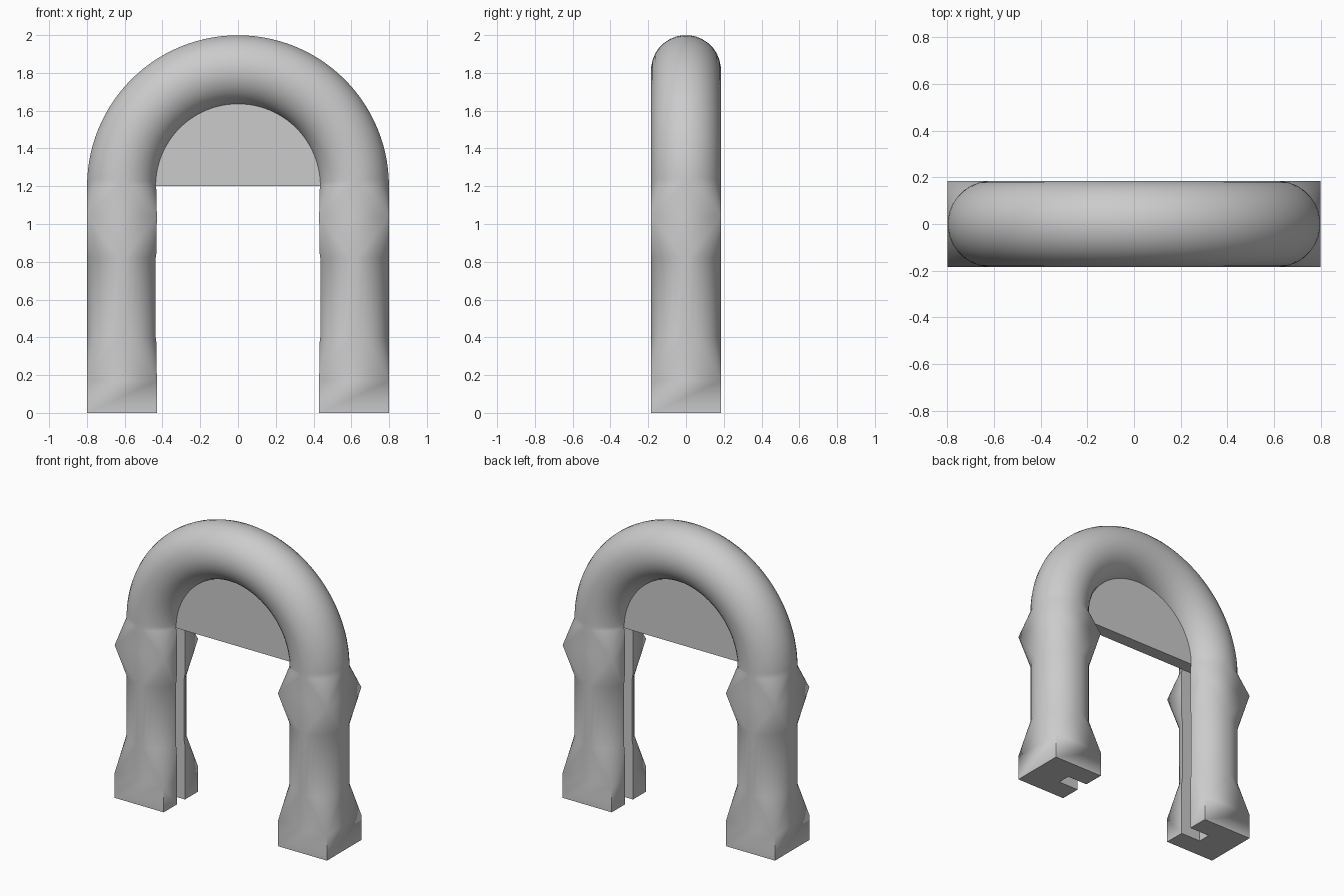
import bpy, bmesh, math
from mathutils import Vector

cube = bpy.data.objects.get("Cube")
if cube:
    bpy.data.objects.remove(cube, do_unlink=True)

grey = bpy.data.materials.new("plain_grey")
grey.use_nodes = True
colour = (0.6, 0.6, 0.6, 1)
grey.diffuse_color = colour
grey.node_tree.nodes["Principled BSDF"].inputs["Base Color"].default_value = colour

R, r, spring = 0.615, 0.185, 1.2     # arch radius, tube radius, springing height
SIDES, ARC = 32, 56
SLOT = 0.088


def add_object(name, bm):
    mesh = bpy.data.meshes.new(name)
    bmesh.ops.recalc_face_normals(bm, faces=bm.faces[:])
    bm.to_mesh(mesh)
    bm.free()
    mesh.materials.append(grey)
    obj = bpy.data.objects.new(name, mesh)
    bpy.context.collection.objects.link(obj)
    return obj


def section(square):
    # Round section, or the square whose corners each gather a quarter of it
    points = []
    for i in range(SIDES):
        a = math.tau * (i + 0.5) / SIDES
        u, v = math.cos(a), math.sin(a)
        if square:
            u, v = math.copysign(1, u), math.copysign(1, v)
        points.append((u * r, v * r))
    return points


# Stations along the path: centre, outward direction, square or round
levels = [(0, True), (0.17, True), (0.4, False), (0.82, False), (1.04, True)]
stations = [(Vector((R, 0, z)), Vector((1, 0, 0)), sq) for z, sq in levels]
for i in range(ARC + 1):
    a = math.pi * i / ARC
    out = Vector((math.cos(a), 0, math.sin(a)))
    stations.append((Vector((0, 0, spring)) + out * R, out, False))
stations += [(Vector((-R, 0, z)), Vector((-1, 0, 0)), sq) for z, sq in reversed(levels)]

# Arch tube with both legs
bm = bmesh.new()
rings = []
for centre, out, square in stations:
    rings.append([bm.verts.new(centre + out * u + Vector((0, v, 0)))
                  for u, v in section(square)])
for low, high in zip(rings, rings[1:]):
    for i in range(SIDES):
        j = (i + 1) % SIDES
        bm.faces.new((low[i], low[j], high[j], high[i]))
bm.faces.new(rings[0])
bm.faces.new(rings[-1])
bmesh.ops.remove_doubles(bm, verts=bm.verts[:], dist=0.0001)
arch = add_object("arch_and_legs", bm)

# Grooves down the inner faces of the legs
inner = R - r
for side in (-1, 1):
    bm = bmesh.new()
    bmesh.ops.create_cube(bm, size=1)
    bmesh.ops.scale(bm, vec=(0.3, SLOT, spring + 0.1), verts=bm.verts[:])
    bmesh.ops.translate(bm, vec=(side * inner, 0, spring / 2 - 0.05), verts=bm.verts[:])
    cutter = add_object("groove_cutter", bm)
    cutter.hide_render = True
    cut = arch.modifiers.new("groove", 'BOOLEAN')
    cut.operation = 'DIFFERENCE'
    cut.solver = 'EXACT'
    cut.object = cutter
    bpy.context.view_layer.objects.active = arch
    bpy.ops.object.modifier_apply(modifier=cut.name)
    bpy.data.objects.remove(cutter, do_unlink=True)

bpy.ops.object.select_all(action='DESELECT')
arch.select_set(True)
bpy.context.view_layer.objects.active = arch
bpy.ops.object.shade_smooth_by_angle(angle=math.radians(30))

# Half-round panel filling the arch, its rim sunk into the tube
bm = bmesh.new()
rim = inner + 0.05
verts = [bm.verts.new((rim * math.cos(math.pi * i / ARC), -SLOT / 2,
                       spring + rim * math.sin(math.pi * i / ARC)))
         for i in range(ARC + 1)]
face = bm.faces.new(verts)
grown = bmesh.ops.extrude_face_region(bm, geom=[face])["geom"]
bmesh.ops.translate(bm, vec=(0, SLOT, 0),
                    verts=[g for g in grown if isinstance(g, bmesh.types.BMVert)])
add_object("arch_panel", bm)
